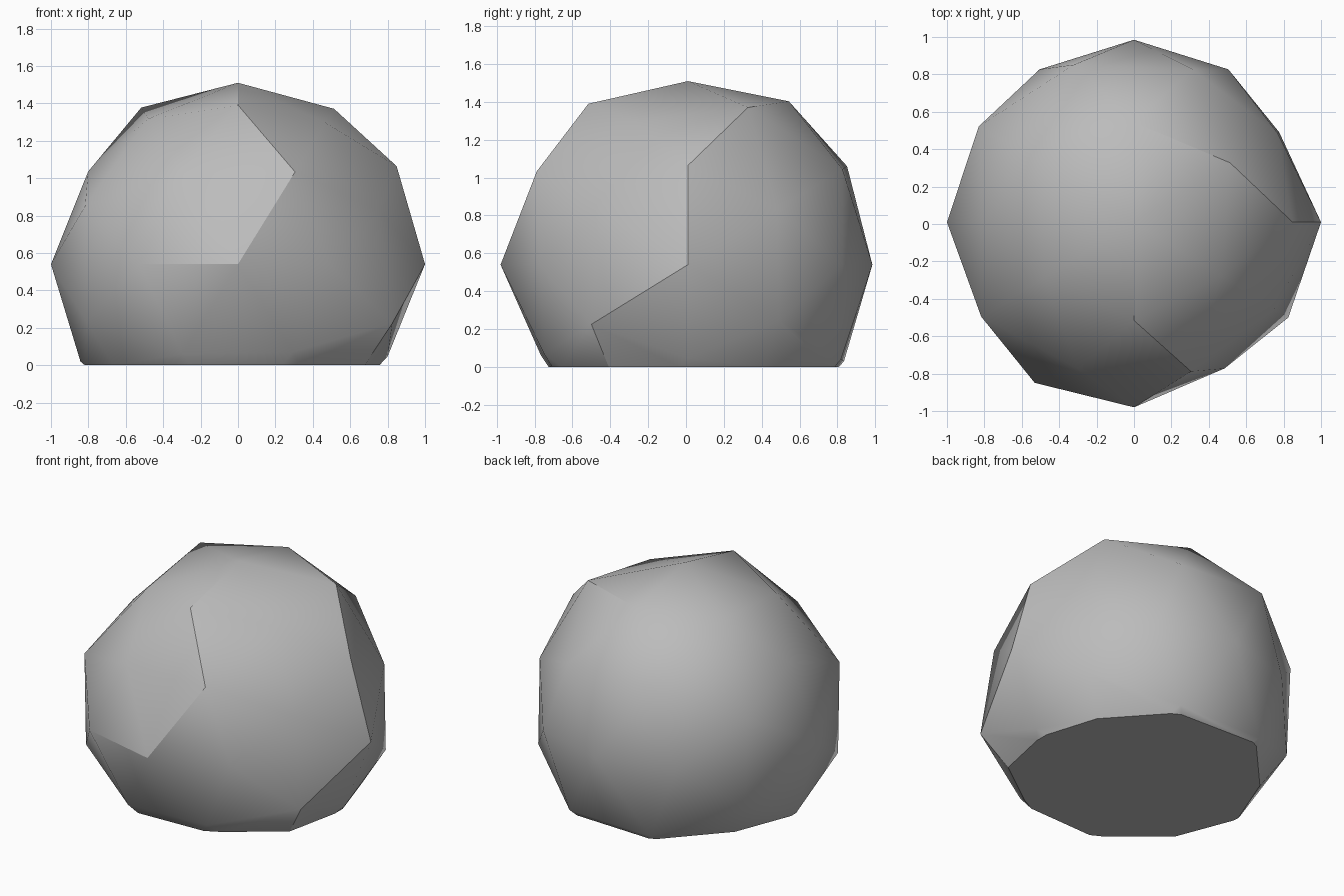
import bpy
import bmesh
from mathutils import Vector

if "Cube" in bpy.data.objects:
    bpy.data.objects.remove(bpy.data.objects["Cube"])

stone = bpy.data.materials.new("stone_grey")
stone.use_nodes = True
grey = (0.5, 0.5, 0.5, 1.0)
stone.diffuse_color = grey
bsdf = stone.node_tree.nodes["Principled BSDF"]
bsdf.inputs["Base Color"].default_value = grey
bsdf.inputs["Roughness"].default_value = 0.9


def mirrored(direction):
    """All sign combinations of a direction, negative first, x varying slowest."""
    signs = [(-1, 1) if c else (1,) for c in direction]
    return [Vector((sx * direction[0], sy * direction[1], sz * direction[2])).normalized()
            for sx in signs[0] for sy in signs[1] for sz in signs[2]]


# Directions of a once-divided icosahedron, each with its uneven radii
families = [
    ((1, 0, 0), (1, 1)),
    ((0, 1, 0), (.99, .975)),
    ((0, 0, 1), (1, .97)),
    ((0, .526, .851), (1, 1, 1, 1.015)),
    ((.851, 0, .526), (.99, .942, .94, .997)),
    ((.526, .851, 0), (1.01, .96, .92, .96)),
    ((.5, .309, .809), (1, .96, 1, 1.035, 1, .935, 1, 1.027)),
    ((.809, .5, .309), (1, 1.01, 1, 1.025, 1.02, .93, .96, .95)),
    ((.309, .809, .5), (.96, .97, 1.02, 1.04, .94, .987, 1, 1.01)),
]

# Regular faceted ball
bm = bmesh.new()
radius_of = {}
for direction, radii in families:
    for point, radius in zip(mirrored(direction), radii):
        radius_of[bm.verts.new(point)] = radius
bmesh.ops.convex_hull(bm, input=list(bm.verts))

# Dents and bulges of the boulder
centre = Vector((0, .01, .54))
for vert, radius in radius_of.items():
    vert.co = vert.co * radius + centre

# Flat base
cut = bmesh.ops.bisect_plane(
    bm, geom=list(bm.verts) + list(bm.edges) + list(bm.faces),
    plane_co=(0, 0, 0), plane_no=(0, 0, 1), clear_inner=True)
rim = [e for e in cut["geom_cut"] if isinstance(e, bmesh.types.BMEdge)]
bmesh.ops.contextual_create(bm, geom=rim)
bmesh.ops.recalc_face_normals(bm, faces=list(bm.faces))

mesh = bpy.data.meshes.new("boulder")
bm.to_mesh(mesh)
bm.free()
mesh.materials.append(stone)
boulder = bpy.data.objects.new("boulder", mesh)
bpy.context.collection.objects.link(boulder)

# Soft facets with the strongest ridges kept sharp
bpy.ops.object.select_all(action='DESELECT')
boulder.select_set(True)
bpy.context.view_layer.objects.active = boulder
bpy.ops.object.shade_smooth_by_angle(angle=.49)
